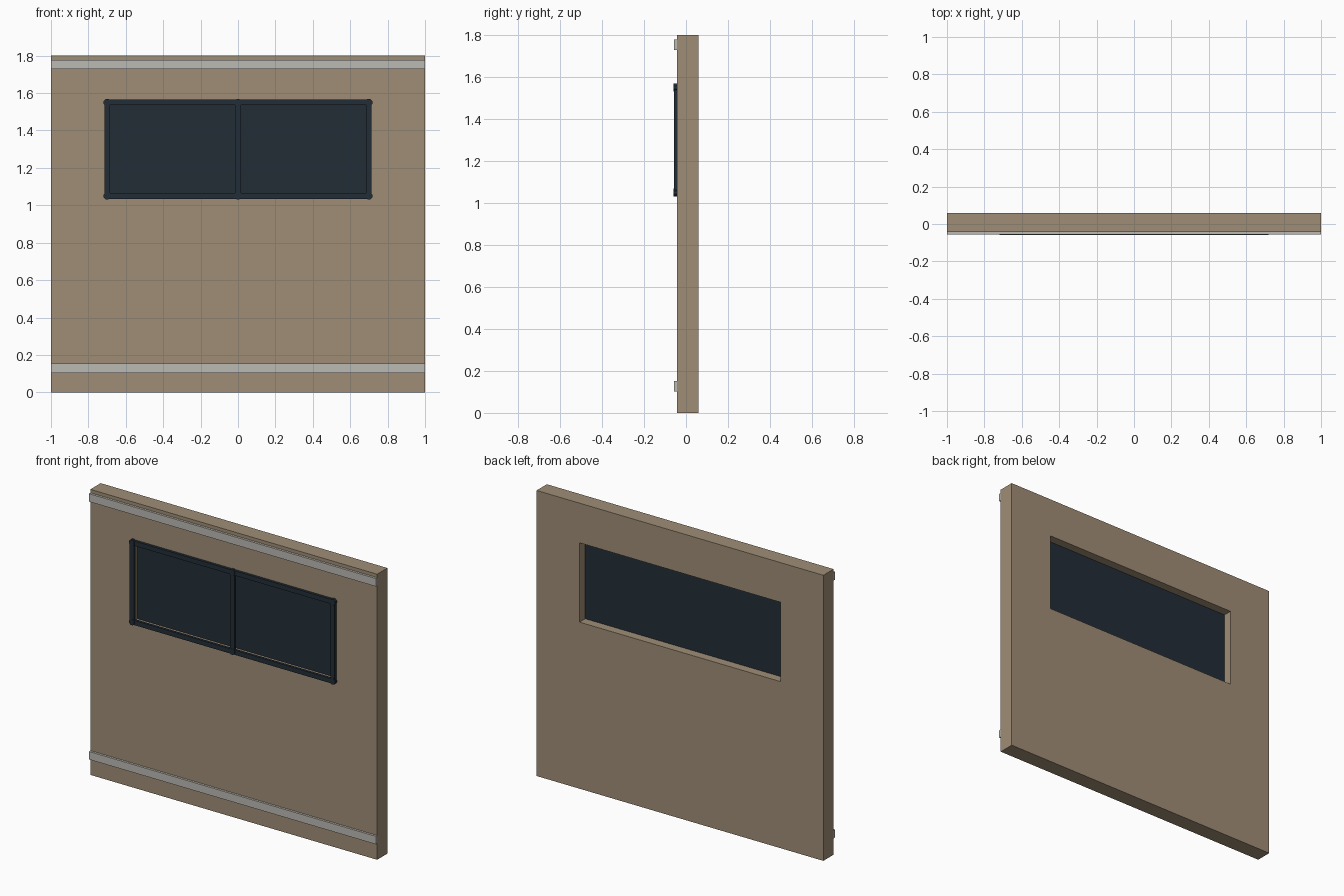
import bpy
import math

default = bpy.data.objects.get("Cube")
if default:
    bpy.data.objects.remove(default, do_unlink=True)


def material(name, rgb):
    mat = bpy.data.materials.new(name)
    mat.use_nodes = True
    mat.diffuse_color = (*rgb, 1)
    mat.node_tree.nodes["Principled BSDF"].inputs["Base Color"].default_value = (*rgb, 1)
    return mat


tan = material("tan_panel", (0.35, 0.27, 0.18))
silver = material("light_grey_trim", (0.50, 0.49, 0.45))
dark = material("dark_window", (0.016, 0.026, 0.037))


def box(name, low, high, mat):
    """Box spanning two opposite corners."""
    centre = [(a + b) / 2 for a, b in zip(low, high)]
    bpy.ops.mesh.primitive_cube_add(size=1, location=centre)
    obj = bpy.context.object
    obj.name = name
    obj.scale = [b - a for a, b in zip(low, high)]
    bpy.ops.object.transform_apply(location=False, rotation=False, scale=True)
    obj.data.materials.append(mat)
    return obj


# Panel layout: back, face, and the window opening
BACK, FACE, FRONT = 0.06, -0.042, -0.06
HALF_W, SILL, HEAD = 0.70, 1.05, 1.55
BAR, KNOB = 0.015, 0.02

# Wall panel with the window opening cut through
wall = box("wall_panel", (-1, FACE, 0), (1, BACK, 1.8), tan)
cutter = box("opening_cutter", (-HALF_W, -0.2, SILL), (HALF_W, 0.2, HEAD), tan)
cutter.hide_render = True
cutter.hide_set(True)
cut = wall.modifiers.new("window_opening", "BOOLEAN")
cut.operation = "DIFFERENCE"
cut.solver = "EXACT"
cut.object = cutter
bpy.context.view_layer.objects.active = wall
bpy.ops.object.modifier_apply(modifier=cut.name)
bpy.data.objects.remove(cutter, do_unlink=True)

# Horizontal trim rails
for name, z in (("lower_rail", 0.103), ("upper_rail", 1.728)):
    box(name, (-1, -0.056, z), (1, FACE, z + 0.05), silver)

# Recessed glass
box("window_glass", (-HALF_W, -0.004, SILL), (HALF_W, 0.004, HEAD), dark)

# Window frame bars
for name, z in (("frame_bottom", SILL), ("frame_top", HEAD)):
    box(name, (-HALF_W, FRONT + 0.002, z - BAR), (HALF_W, FACE, z + BAR), dark)
for name, x in (("frame_right", -HALF_W), ("frame_mullion", 0), ("frame_left", HALF_W)):
    box(name, (x - BAR, FRONT + 0.002, SILL), (x + BAR, FACE, HEAD), dark)
    # Octagonal bosses at the bar ends
    for end, z in (("bottom", SILL), ("top", HEAD)):
        bpy.ops.mesh.primitive_cylinder_add(
            vertices=8, radius=KNOB, depth=FACE - FRONT,
            location=(x, (FACE + FRONT) / 2, z),
            rotation=(math.pi / 2, math.pi / 8, 0))
        boss = bpy.context.object
        boss.name = f"{name}_{end}_boss"
        boss.data.materials.append(dark)
